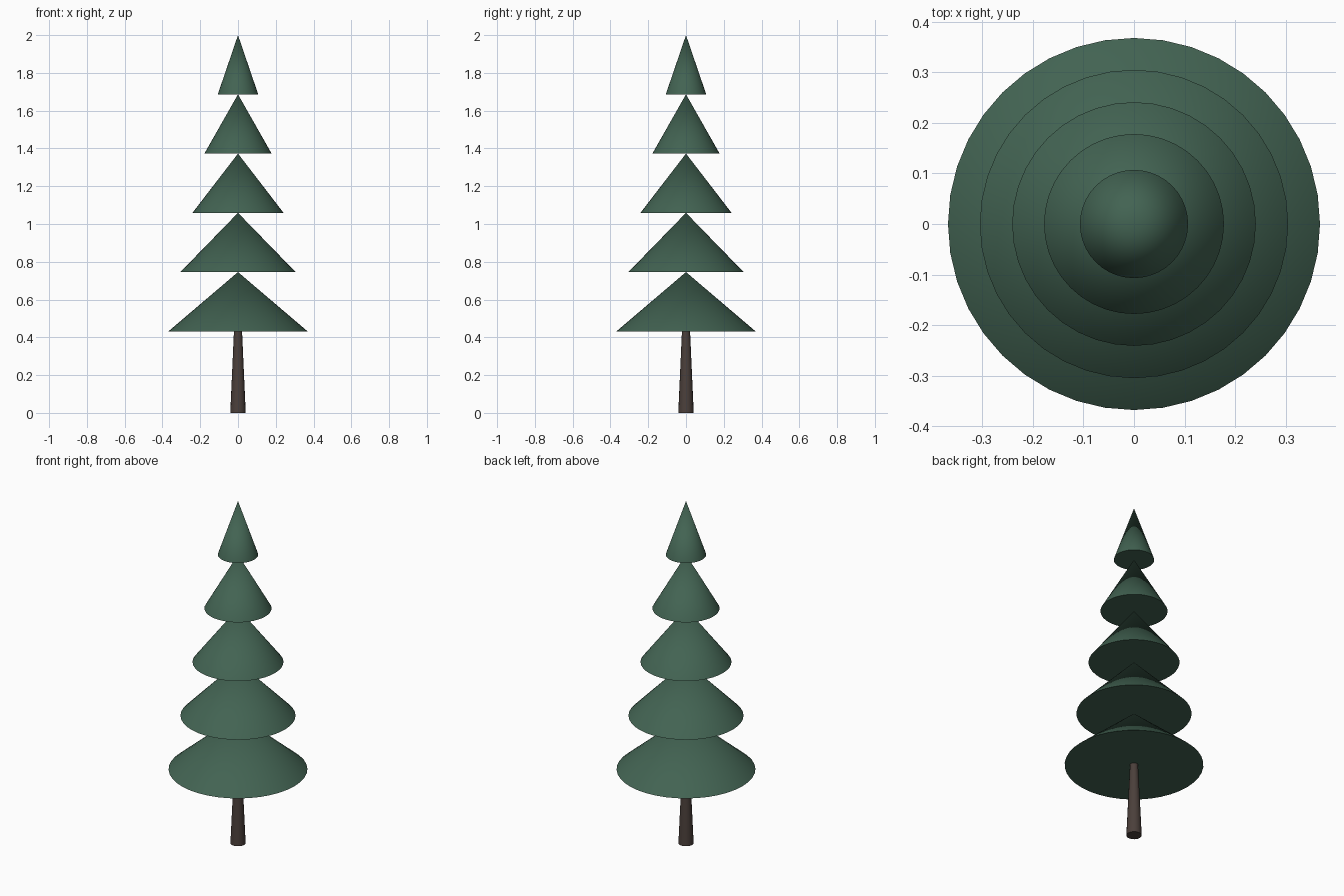
import bpy
import math

cube = bpy.data.objects.get("Cube")
if cube:
    bpy.data.objects.remove(cube, do_unlink=True)


def make_material(name, colour):
    mat = bpy.data.materials.new(name)
    mat.use_nodes = True
    mat.diffuse_color = colour
    shader = next(n for n in mat.node_tree.nodes if n.type == 'BSDF_PRINCIPLED')
    shader.inputs["Base Color"].default_value = colour
    return mat


def add_cone(name, sides, bottom_radius, top_radius, bottom, top, mat):
    bpy.ops.mesh.primitive_cone_add(
        vertices=sides, radius1=bottom_radius, radius2=top_radius,
        depth=top - bottom, location=(0, 0, (bottom + top) / 2))
    obj = bpy.context.object
    obj.name = name
    obj.data.name = name
    obj.data.materials.append(mat)
    bpy.ops.object.shade_smooth_by_angle(angle=math.radians(35))
    return obj


needle_green = make_material("needle green", (0.055, 0.125, 0.085, 1))
bark_brown = make_material("bark brown", (0.070, 0.050, 0.043, 1))

# Tapered trunk, tucked just inside the lowest tier
TRUNK_TOP = 0.432
add_cone("trunk", 16, 0.041, 0.021, 0, TRUNK_TOP + 0.01, bark_brown)

# Stacked tiers: each tip touches the base of the tier above
tier_radii = [0.368, 0.305, 0.241, 0.178, 0.107]
tier_height = (2 - TRUNK_TOP) / len(tier_radii)
for i, radius in enumerate(tier_radii):
    base = TRUNK_TOP + i * tier_height
    add_cone(f"foliage_tier_{i + 1}", 40, radius, 0, base, base + tier_height,
             needle_green)
